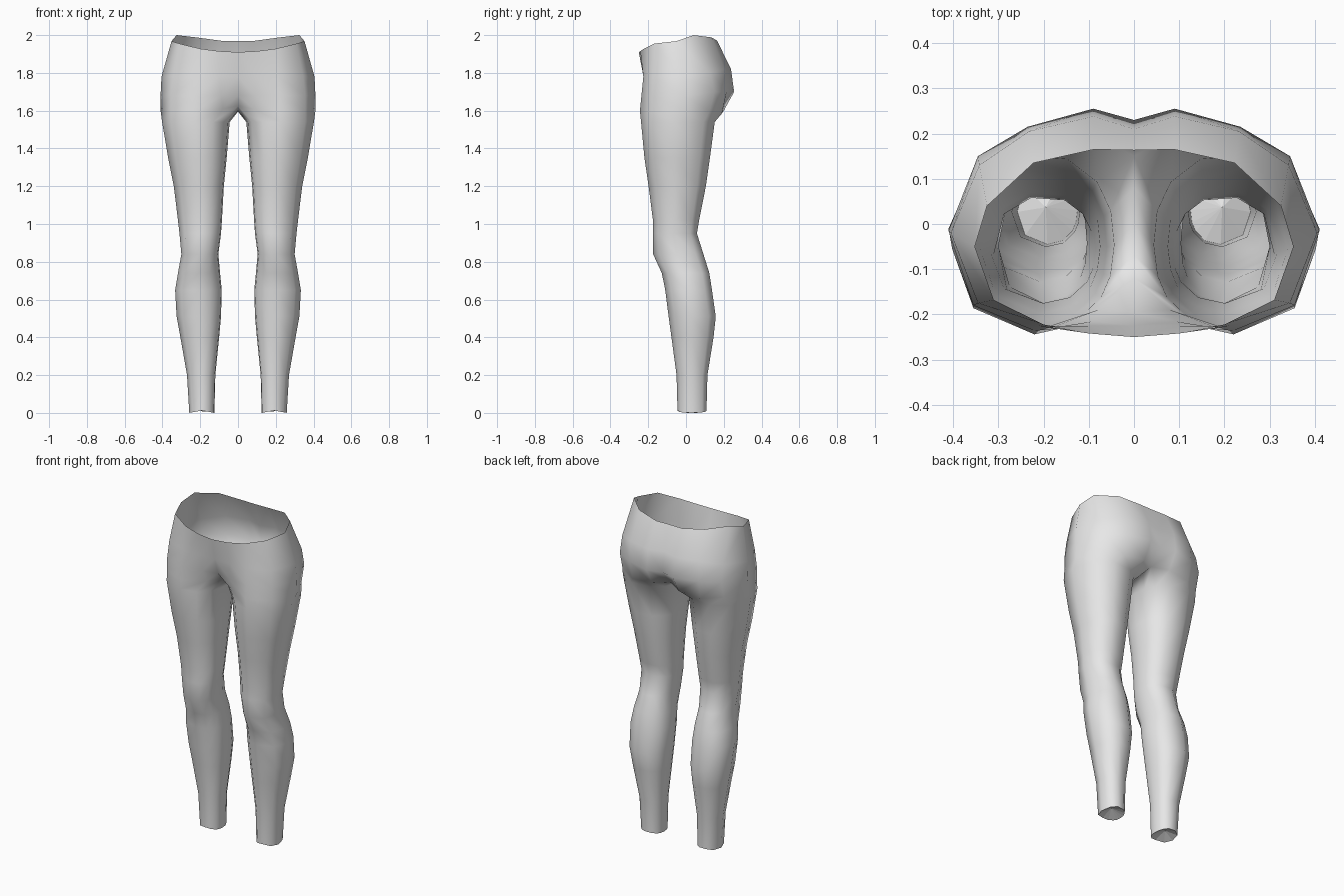
import bpy, bmesh, math

mat = bpy.data.materials.new("plain grey")
mat.diffuse_color = (0.8, 0.8, 0.8, 1)

# Half-hip arcs, running from front centre around the outside to back centre
WAIST = [(0, -.25, 1.91), (.1, -.242, 1.915), (.2, -.222, 1.928), (.31, -.168, 1.955),
         (.352, -.05, 1.968), (.325, .04, 2.0), (.222, .135, 1.988), (.088, .165, 1.97), (0, .163, 1.97)]
HIP = [(0, -.225, 1.78), (.1, -.225, 1.78), (.21, -.226, 1.78), (.345, -.175, 1.78),
       (.405, -.02, 1.78), (.342, .13, 1.8), (.232, .205, 1.82), (.09, .238, 1.82), (0, .21, 1.82)]
SEAT = [(0, -.195, 1.68), (.09, -.215, 1.68), (.22, -.236, 1.68), (.355, -.18, 1.68),
        (.41, -.015, 1.68), (.345, .15, 1.7), (.235, .215, 1.7), (.09, .255, 1.7), (0, .23, 1.7)]
# Closed loop around the top of the leg; the last three points lie under the crotch
CROTCH = [(0, -.12, 1.625), (.08, -.19, 1.61), (.22, -.244, 1.6), (.355, -.18, 1.6),
          (.41, -.01, 1.6), (.345, .125, 1.6), (.23, .19, 1.585), (.09, .2, 1.6), (0, .15, 1.61),
          (0, .08, 1.6), (0, 0, 1.595), (0, -.07, 1.6)]
ANGLES = [math.radians(a) for a in (-145, -118, -90, -45, -3, 40, 78, 112, 140, 162, 181, 199)]
# Leg loops: height, inner x, outer x, front y, back y
LEG = [(1.54, .044, .402, -.238, .156), (1.35, .06, .37, -.22, .13), (1.2, .075, .34, -.198, .108),
       (1.02, .085, .318, -.175, .072), (.95, .09, .31, -.175, .06), (.84, .104, .3, -.174, .095),
       (.74, .095, .318, -.128, .126), (.65, .086, .333, -.11, .14), (.51, .09, .325, -.092, .16),
       (.4, .1, .305, -.077, .148), (.2, .12, .27, -.05, .115), (.012, .125, .258, -.045, .11)]


def soft(v):
    """Slightly squared-off ellipse coordinate."""
    return math.copysign(abs(v) ** .88, v)


def leg_loop(z, x0, x1, y0, y1):
    cx, cy, rx, ry = (x0 + x1) / 2, (y0 + y1) / 2, (x1 - x0) / 2, (y1 - y0) / 2
    dip = .012 if z < .1 else 0          # wavy ankle hem
    return [(cx + rx * soft(math.cos(a)), cy + ry * soft(math.sin(a)),
             z - dip * abs(math.cos(a))) for a in ANGLES]


bm = bmesh.new()


def add_loop(points):
    return [bm.verts.new(p) for p in points]


def bridge(upper, lower, closed):
    n = len(upper)
    for i in range(n if closed else n - 1):
        j = (i + 1) % n
        bm.faces.new((upper[i], lower[i], lower[j], upper[j])).smooth = True


# Hips
hips = [add_loop(p) for p in (WAIST, HIP, SEAT)]
top = add_loop(CROTCH)
bridge(hips[0], hips[1], False)
bridge(hips[1], hips[2], False)
bridge(hips[2], top[:9], False)

# Leg
for row in LEG:
    loop = add_loop(leg_loop(*row))
    bridge(top, loop, True)
    top = loop

# Recessed ankle cap
centre = bm.verts.new((.195, .037, .035))
for i in range(len(top)):
    bm.faces.new((top[(i + 1) % len(top)], top[i], centre))

mesh = bpy.data.meshes.new("trousers")
bm.to_mesh(mesh)
bm.free()
mesh.materials.append(mat)
trousers = bpy.data.objects.new("trousers", mesh)
bpy.context.collection.objects.link(trousers)

# Other half
mirror = trousers.modifiers.new("mirror", 'MIRROR')
mirror.use_axis[0] = True
mirror.use_mirror_merge = True
mirror.merge_threshold = .001
